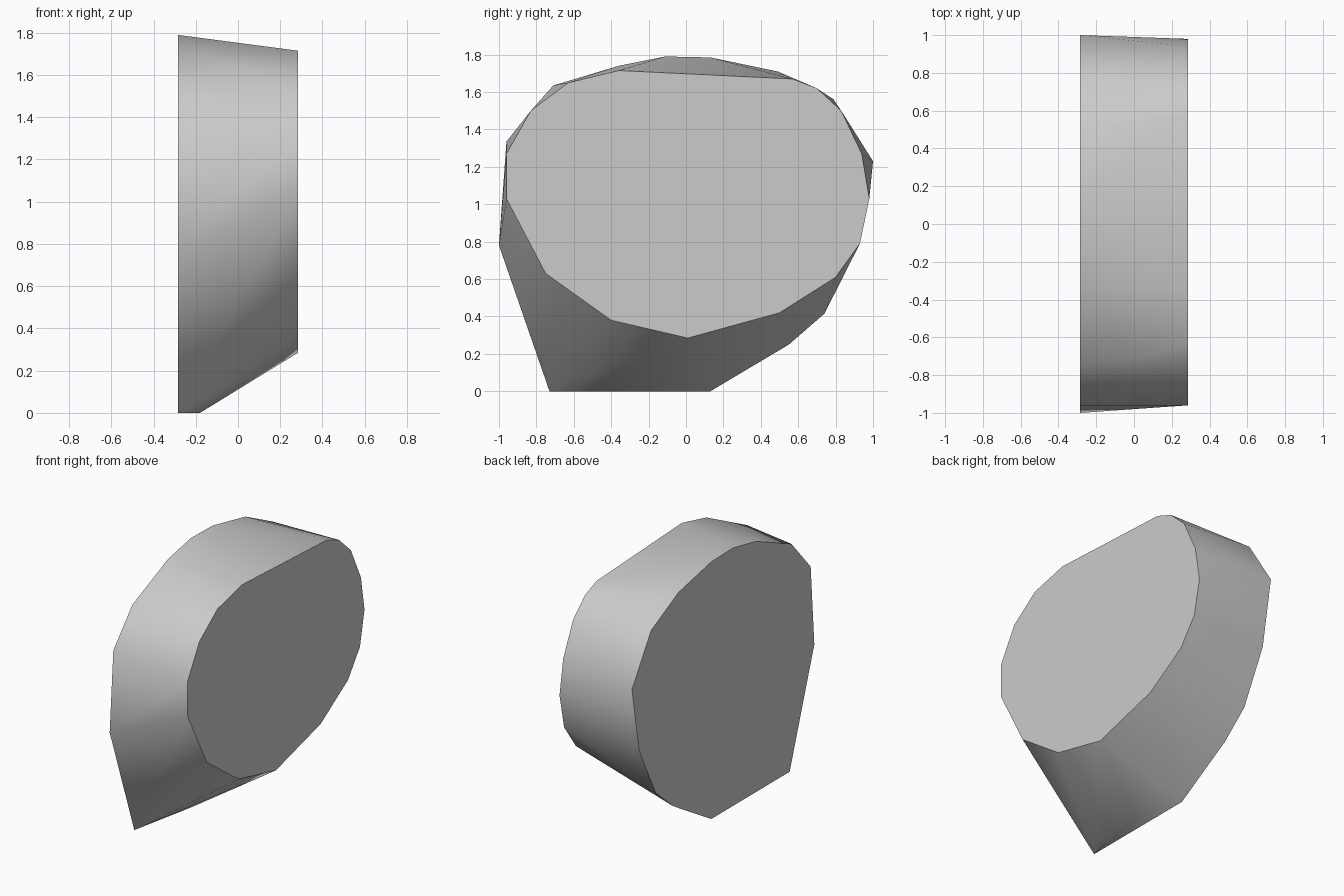
import bpy
import bmesh
import math

cube = bpy.data.objects.get("Cube")
if cube:
    bpy.data.objects.remove(cube, do_unlink=True)

# Plain grey material
grey = bpy.data.materials.new("light_grey")
grey.use_nodes = True
colour = (0.6, 0.6, 0.6, 1.0)
grey.diffuse_color = colour
grey.node_tree.nodes["Principled BSDF"].inputs["Base Color"].default_value = colour

HALF = 0.285

# Outline (y, z) of the rounded face on the +x side
round_face = [
    (0.01, 0.285), (0.50, 0.42), (0.80, 0.61), (0.93, 0.79), (0.98, 1.03),
    (0.94, 1.27), (0.83, 1.50), (0.70, 1.62), (0.57, 1.67), (-0.36, 1.715),
    (-0.63, 1.65), (-0.83, 1.50), (-0.96, 1.27), (-0.96, 1.03),
    (-0.75, 0.63), (-0.40, 0.38),
]

# Outline (y, z) of the larger footed face on the -x side
footed_face = [
    (-0.73, 0.0), (0.13, 0.0), (0.55, 0.25), (0.74, 0.415), (0.92, 0.775),
    (1.00, 1.23), (0.79, 1.56), (0.49, 1.71), (0.13, 1.785), (-0.11, 1.79),
    (-0.36, 1.74), (-0.75, 1.573), (-0.96, 1.335), (-1.00, 0.78),
]

# Corners between the faces: toe of the foot and upper front shoulder
between = [(-0.18, -0.22, 0.0), (0.03, -0.71, 1.635)]

points = [(HALF, y, z) for y, z in round_face]
points += [(-HALF, y, z) for y, z in footed_face]
points += between

# Convex boulder spanning the two outlines
bm = bmesh.new()
for p in points:
    bm.verts.new(p)
bmesh.ops.convex_hull(bm, input=bm.verts[:])
bmesh.ops.dissolve_limit(bm, angle_limit=math.radians(0.5),
                         verts=bm.verts[:], edges=bm.edges[:])
bmesh.ops.recalc_face_normals(bm, faces=bm.faces[:])

mesh = bpy.data.meshes.new("faceted_block")
bm.to_mesh(mesh)
bm.free()
mesh.materials.append(grey)

block = bpy.data.objects.new("faceted_block", mesh)
bpy.context.collection.objects.link(block)

# Smooth rim, crisp edges around the flat faces
bpy.ops.object.select_all(action="DESELECT")
block.select_set(True)
bpy.context.view_layer.objects.active = block
bpy.ops.object.shade_smooth_by_angle(angle=math.radians(30))
